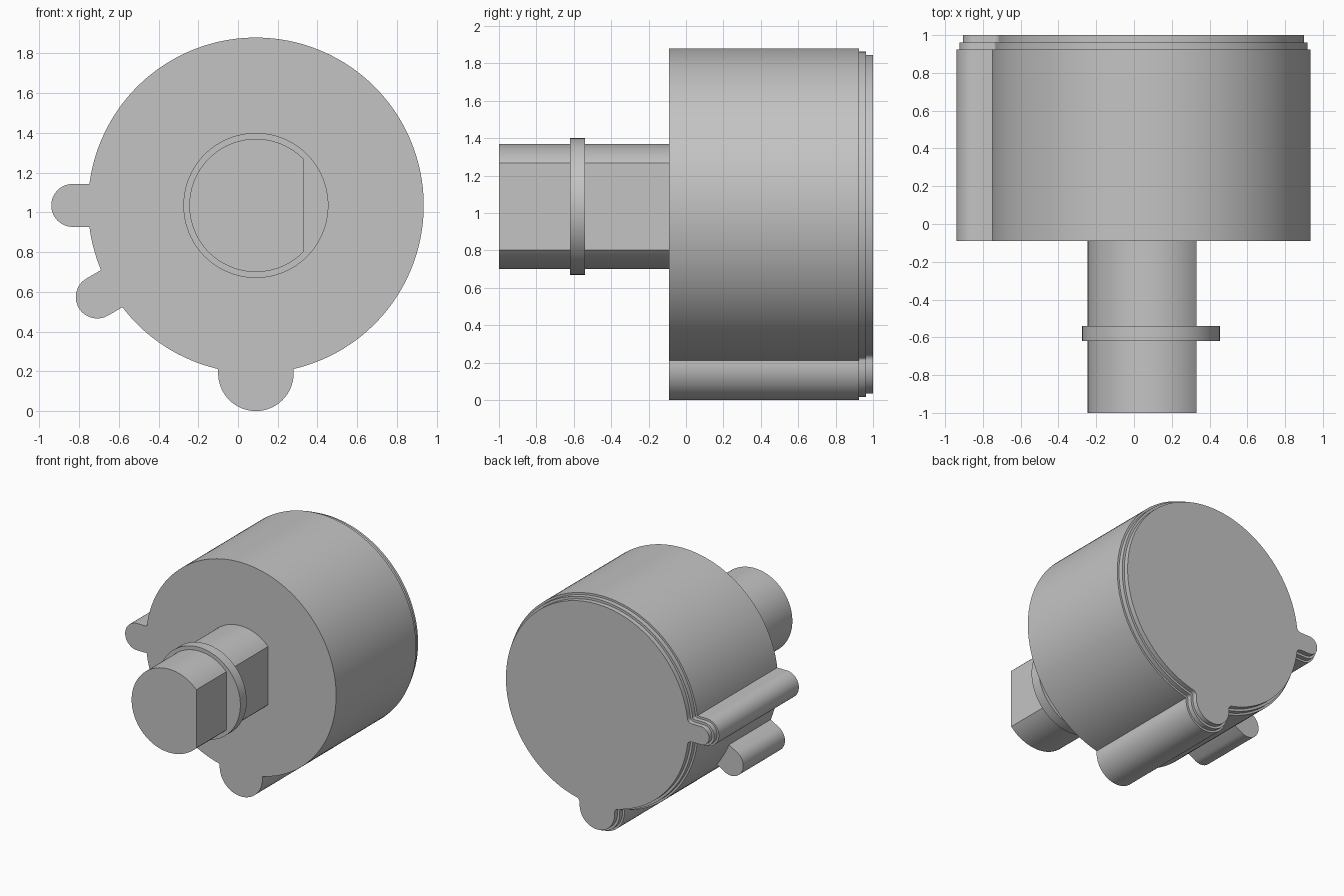
import bpy, bmesh
from math import sin, cos, asin, sqrt, pi, radians, atan2

cube = bpy.data.objects.get("Cube")
if cube:
    bpy.data.objects.remove(cube, do_unlink=True)

CX, CZ = 0.09, 1.035      # shared axis of body and shaft
R = 0.845                 # body radius
# lobes: angle, distance of rounded end from axis, half width
SIDE = (radians(180), 0.922, 0.108)
BOTTOM = (radians(270), 0.845, 0.19)
DIAGONAL = (radians(210), 0.922, 0.108)

grey = bpy.data.materials.new("plain grey")
grey.use_nodes = True
colour = (0.55, 0.55, 0.55, 1)
grey.diffuse_color = colour
grey.node_tree.nodes["Principled BSDF"].inputs["Base Color"].default_value = colour


def arc(cx, cy, r, a0, a1, n):
    return [(cx + r * cos(a0 + (a1 - a0) * i / n),
             cy + r * sin(a0 + (a1 - a0) * i / n)) for i in range(n + 1)]


def turn(pts, a):
    return [(x * cos(a) - y * sin(a), x * sin(a) + y * cos(a)) for x, y in pts]


def prism(name, outline, y0, y1):
    """Extrude an outline around the shared axis from y0 to y1."""
    bm = bmesh.new()
    front = [bm.verts.new((CX + x, y0, CZ + z)) for x, z in outline]
    back = [bm.verts.new((CX + x, y1, CZ + z)) for x, z in outline]
    bm.faces.new(front)
    bm.faces.new(back[::-1])
    n = len(outline)
    for i in range(n):
        j = (i + 1) % n
        bm.faces.new((front[i], back[i], back[j], front[j]))
    bmesh.ops.remove_doubles(bm, verts=bm.verts, dist=0.0001)
    bmesh.ops.recalc_face_normals(bm, faces=bm.faces)
    mesh = bpy.data.meshes.new(name)
    bm.to_mesh(mesh)
    bm.free()
    obj = bpy.data.objects.new(name, mesh)
    bpy.context.collection.objects.link(obj)
    mesh.materials.append(grey)
    bpy.ops.object.select_all(action='DESELECT')
    obj.select_set(True)
    bpy.context.view_layer.objects.active = obj
    bpy.ops.object.shade_smooth_by_angle(angle=radians(30))


def lobe_outline(lobe, inset):
    """Lobe from body edge to body edge, with rounded inner corners if inset."""
    a, dist, w = lobe
    px = sqrt(R * R - w * w)
    start = atan2(w, -px)                     # from the corner towards the axis
    lower = arc(px, -w, inset, start, pi / 2, 6) if inset else [(px, -w)]
    upper = [(x, -y) for x, y in reversed(lower)]
    return turn(lower + arc(dist, 0, w - inset, -pi / 2, pi / 2, 32) + upper, a)


def body_outline(inset):
    side, bottom = asin(SIDE[2] / R), asin(BOTTOM[2] / R)
    r = R - inset
    return (lobe_outline(SIDE, inset)
            + arc(0, 0, r, SIDE[0] + side, BOTTOM[0] - bottom, 24)[1:-1]
            + lobe_outline(BOTTOM, inset)
            + arc(0, 0, r, BOTTOM[0] + bottom, SIDE[0] + 2 * pi - side, 96)[1:-1])


# Drum with two full-length lobes and a stepped rear rim
prism("body", body_outline(0), -0.09, 0.925)
prism("rear_step", body_outline(0.016), 0.915, 0.962)
prism("rear_cap", body_outline(0.035), 0.95, 1.0)

# Short diagonal lobe, its inner side following the drum
half = asin(DIAGONAL[2] / R)
inner = turn(arc(0, 0, R - 0.004, half, -half, 12), DIAGONAL[0])
prism("short_lobe", inner + lobe_outline(DIAGONAL, 0), -0.09, 0.44)

# D-shaped shaft with one flat, and its round collar
flat = asin(sqrt(0.335 ** 2 - 0.24 ** 2) / 0.335)
prism("shaft", arc(0, 0, 0.335, flat, 2 * pi - flat, 80), -1.0, -0.08)
prism("collar", arc(0, 0, 0.365, 0, 2 * pi, 96)[:-1], -0.62, -0.54)
